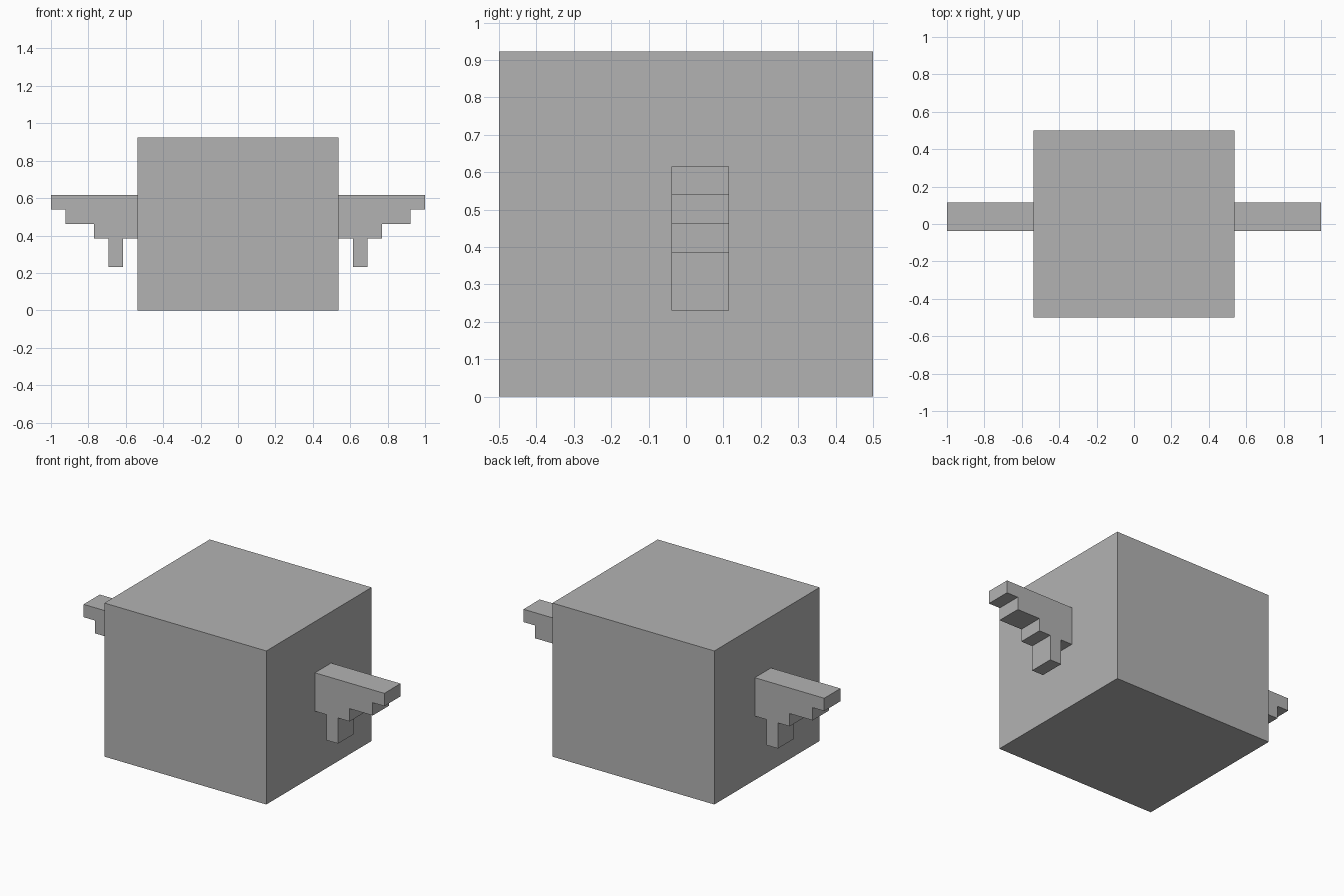
import bpy
import bmesh

U = 1 / 13  # modelling unit

cube = bpy.data.objects.get("Cube")
if cube:
    bpy.data.objects.remove(cube, do_unlink=True)

grey = bpy.data.materials.new("plain_grey")
grey.use_nodes = True
colour = (0.45, 0.45, 0.45, 1)
grey.diffuse_color = colour
grey.node_tree.nodes["Principled BSDF"].inputs["Base Color"].default_value = colour


def extrude_profile(name, profile, y0, y1):
    """Extrude an x-z outline, given in units, from y0 to y1."""
    bm = bmesh.new()
    face = bm.faces.new([bm.verts.new((x * U, y0 * U, z * U)) for x, z in profile])
    moved = bmesh.ops.extrude_face_region(bm, geom=[face])["geom"]
    verts = [g for g in moved if isinstance(g, bmesh.types.BMVert)]
    bmesh.ops.translate(bm, verts=verts, vec=(0, (y1 - y0) * U, 0))
    bmesh.ops.recalc_face_normals(bm, faces=bm.faces)
    mesh = bpy.data.meshes.new(name)
    bm.to_mesh(mesh)
    bm.free()
    mesh.materials.append(grey)
    obj = bpy.data.objects.new(name, mesh)
    bpy.context.collection.objects.link(obj)
    return obj


# Block body
extrude_profile("body", [(-7, 0), (7, 0), (7, 12), (-7, 12)], -6.5, 6.5)

# Stepped wings with a hanging peg, one on each side
wing = [(7, 8), (13, 8), (13, 7), (12, 7), (12, 6), (10, 6), (10, 5),
        (9, 5), (9, 3), (8, 3), (8, 5), (7, 5)]
for name, side in (("left_wing", 1), ("right_wing", -1)):
    extrude_profile(name, [(side * x, z) for x, z in wing], -0.5, 1.5)
